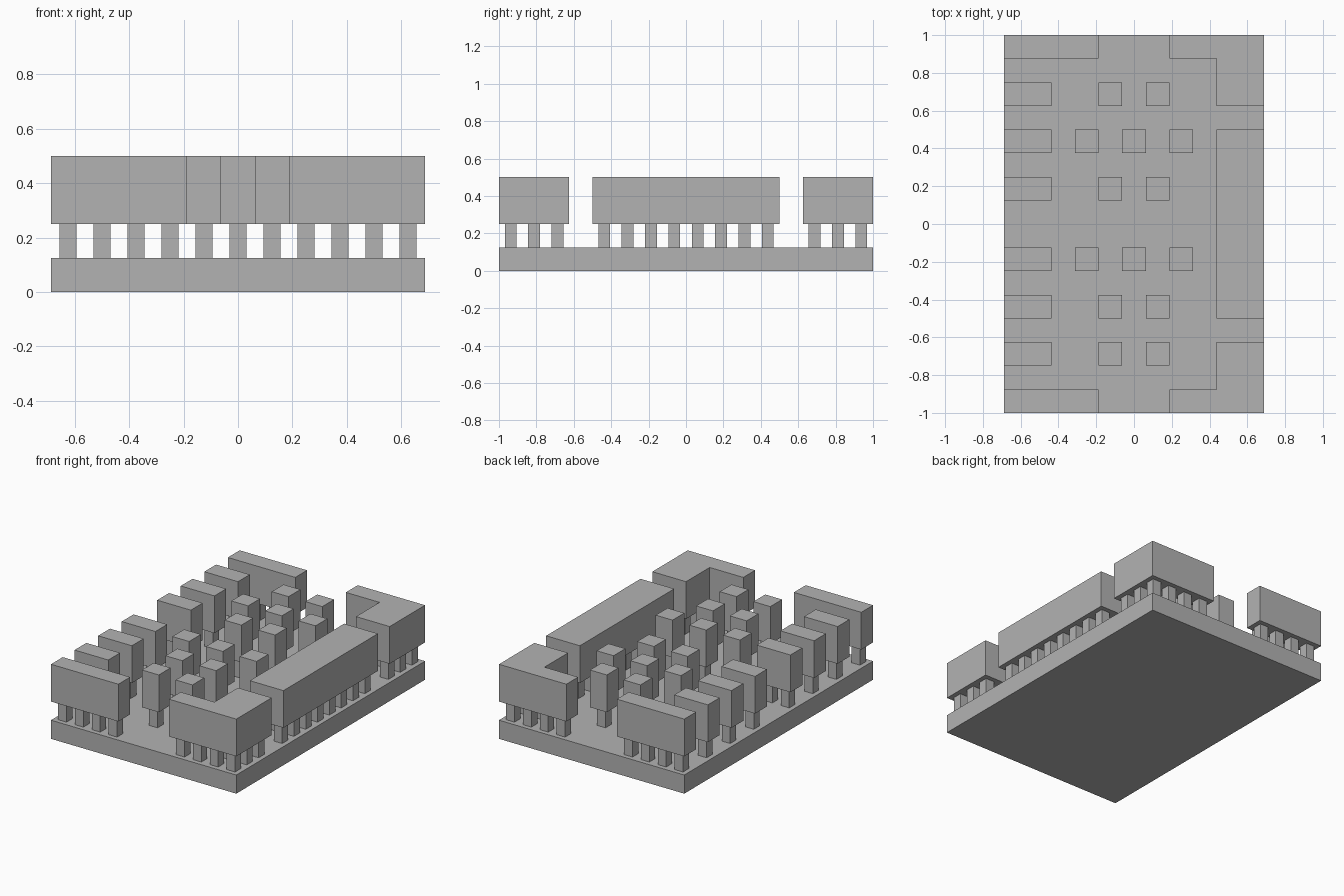
import bpy
import bmesh
from mathutils import Matrix, Vector

cube = bpy.data.objects.get("Cube")
if cube:
    bpy.data.objects.remove(cube, do_unlink=True)

CELL = 0.125           # plan grid unit
COLS, ROWS = 11, 16    # size of the plan in cells

grey = bpy.data.materials.new("plain grey")
grey.use_nodes = True
colour = (0.45, 0.45, 0.45, 1)
grey.diffuse_color = colour
grey.node_tree.nodes["Principled BSDF"].inputs["Base Color"].default_value = colour


def finish(bm, name):
    mesh = bpy.data.meshes.new(name)
    bm.to_mesh(mesh)
    bm.free()
    mesh.materials.append(grey)
    obj = bpy.data.objects.new(name, mesh)
    bpy.context.collection.objects.link(obj)


def add_box(bm, centre, size):
    matrix = Matrix.Translation(centre) @ Matrix.Diagonal((*size, 1))
    bmesh.ops.create_cube(bm, size=1, matrix=matrix)


def plan(col, row, z=0):
    return Vector(((col - COLS / 2) * CELL, (row - ROWS / 2) * CELL, z))


def prism(name, outline, low, high):
    """Extrude a plan outline, given in cells, between two heights."""
    bm = bmesh.new()
    face = bm.faces.new([bm.verts.new(plan(c, r, low)) for c, r in outline])
    top = bmesh.ops.extrude_face_region(bm, geom=[face])
    verts = [v for v in top["geom"] if isinstance(v, bmesh.types.BMVert)]
    bmesh.ops.translate(bm, verts=verts, vec=(0, 0, high - low))
    bmesh.ops.recalc_face_normals(bm, faces=bm.faces)
    finish(bm, name)


def rectangle(col, row, width, depth):
    return [(col, row), (col + width, row),
            (col + width, row + depth), (col, row + depth)]


post_cells = set()


def raised(name, outline, cells):
    """A block held above the base, with a post under each of its cells."""
    prism(name, outline, 2 * CELL, 4 * CELL)
    post_cells.update(cells)


def raised_box(name, col, row, width, depth):
    cells = [(c, r) for c in range(col, col + width) for r in range(row, row + depth)]
    raised(name, rectangle(col, row, width, depth), cells)


# Base slab
prism("base_slab", rectangle(0, 0, COLS, ROWS), 0, CELL)

# End walls and corner walls, mirrored front to back
raised_box("front_wall", 0, 0, 4, 1)
raised_box("back_wall", 0, ROWS - 1, 4, 1)
corner = [(7, 0), (11, 0), (11, 3), (9, 3), (9, 1), (7, 1)]
corner_cells = [(c, 0) for c in range(7, 11)] + [(c, r) for c in (9, 10) for r in (1, 2)]
raised("front_corner_wall", corner, corner_cells)
raised("back_corner_wall", [(c, ROWS - r) for c, r in corner],
       [(c, ROWS - 1 - r) for c, r in corner_cells])

# Long side wall
raised_box("side_wall", 9, 4, 2, 8)

# Rows of short side blocks and single pillars, two or three to a row
for row in (2, 4, 6, 9, 11, 13):
    raised_box(f"side_block_{row}", 0, row, 2, 1)
    for col in ((3, 5, 7) if row in (6, 11) else (4, 6)):
        raised_box(f"pillar_{row}_{col}", col, row, 1, 1)

# Square posts between the base and the raised blocks
bm = bmesh.new()
for c, r in sorted(post_cells):
    add_box(bm, plan(c + 0.5, r + 0.5, 1.5 * CELL), (CELL / 2, CELL / 2, CELL))
finish(bm, "posts")
